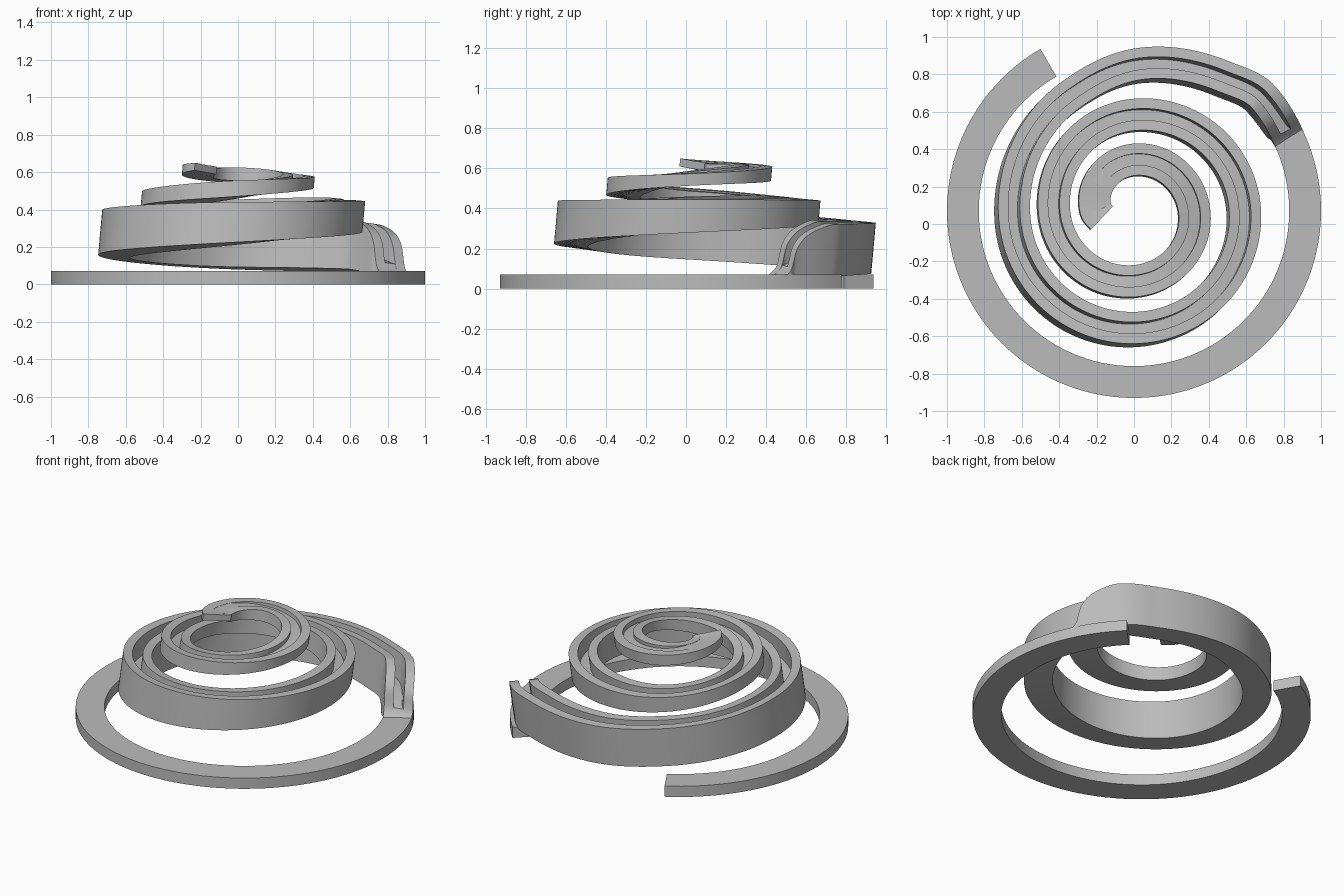
import bpy, bmesh, math
from mathutils import Vector

cube = bpy.data.objects.get("Cube")
if cube:
    bpy.data.objects.remove(cube)

grey = bpy.data.materials.new("plain grey")
grey.use_nodes = True
colour = (0.5, 0.5, 0.5, 1)
grey.diffuse_color = colour
grey.node_tree.nodes["Principled BSDF"].inputs["Base Color"].default_value = colour

WIDTH = 0.17
LEAN = 0.09


def smooth_curve(keys):
    """Return a monotone cubic function through (angle, value) keys."""
    xs = [key[0] for key in keys]
    ys = [key[1] for key in keys]
    slopes = [(ys[i + 1] - ys[i]) / (xs[i + 1] - xs[i]) for i in range(len(xs) - 1)]
    tangents = [slopes[0]]
    for before, after in zip(slopes, slopes[1:]):
        same_way = before * after > 0
        tangents.append(2 * before * after / (before + after) if same_way else 0)
    tangents.append(slopes[-1])

    def value(x):
        i = 0
        while i < len(slopes) - 1 and x > xs[i + 1]:
            i += 1
        span = xs[i + 1] - xs[i]
        t = (x - xs[i]) / span
        rise = t * t * (3 - 2 * t)
        return (ys[i] * (1 - rise) + ys[i + 1] * rise
                + span * t * (1 - t) * ((1 - t) * tangents[i] - t * tangents[i + 1]))
    return value


def sweep(name, sections):
    """Skin a row of closed cross-sections and cap both ends."""
    bm = bmesh.new()
    loops = [[bm.verts.new(point) for point in section] for section in sections]
    for first, second in zip(loops, loops[1:]):
        count = len(first)
        for i in range(count):
            j = (i + 1) % count
            bm.faces.new((first[i], first[j], second[j], second[i]))
    bm.faces.new(loops[0])
    bm.faces.new(loops[-1])
    bmesh.ops.recalc_face_normals(bm, faces=bm.faces)
    mesh = bpy.data.meshes.new(name)
    bm.to_mesh(mesh)
    bm.free()
    mesh.materials.append(grey)
    part = bpy.data.objects.new(name, mesh)
    bpy.context.collection.objects.link(part)
    bpy.ops.object.select_all(action="DESELECT")
    part.select_set(True)
    bpy.context.view_layer.objects.active = part
    bpy.ops.object.shade_smooth_by_angle(angle=math.radians(30))
    return part


# Flat open base ring
def ring_section(degrees):
    angle = math.radians(degrees)
    corners = ((1, 0), (1, 0.07), (1 - WIDTH, 0.07), (1 - WIDTH, 0))
    return [Vector((r * math.cos(angle), 0.07 + r * math.sin(angle), z))
            for r, z in corners]


sweep("base_ring", [ring_section(degrees) for degrees in range(120, 406, 3)])

# Outer edge radius, rim height, underside and groove floor along the spiral
radius = smooth_curve([(25, 1.008), (43, 1.02), (58, 0.965), (90, 0.888), (118, 0.81),
                       (180, 0.725), (270, 0.69), (360, 0.68), (450, 0.62), (540, 0.51),
                       (630, 0.44), (720, 0.41), (810, 0.38), (900, 0.285), (919, 0.243)])
rim = smooth_curve([(25, 0.045), (28, 0.09), (30, 0.2), (33, 0.26), (37, 0.295),
                    (43, 0.32), (90, 0.33), (180, 0.4), (270, 0.44), (360, 0.445),
                    (450, 0.44), (540, 0.5), (630, 0.555), (720, 0.575), (810, 0.61),
                    (919, 0.65)])
underside = smooth_curve([(25, 0.03), (45, 0.06), (90, 0.08), (180, 0.16), (270, 0.225),
                          (360, 0.28), (450, 0.33), (540, 0.42), (630, 0.47),
                          (720, 0.515), (810, 0.54), (919, 0.61)])
groove = smooth_curve([(25, 0.09), (43, 0.15), (90, 0.19), (180, 0.26), (270, 0.32),
                       (360, 0.35), (450, 0.365), (540, 0.44), (630, 0.51),
                       (720, 0.545), (810, 0.59), (890, 0.65)])


def edge_point(degrees):
    angle = math.radians(degrees)
    r = radius(degrees)
    return Vector((r * math.cos(angle), 0.05 + r * math.sin(angle), 0))


def track_section(degrees):
    along = (edge_point(degrees + 0.5) - edge_point(degrees - 0.5)).normalized()
    inward = Vector((-along.y, along.x, 0))
    top, low = rim(degrees), underside(degrees)
    floor = min(groove(degrees), top - 0.001)
    wall = WIDTH * 0.32
    outline = ((0, low), (WIDTH, low), (WIDTH, top), (WIDTH - wall, top),
               (WIDTH - wall, floor), (wall, floor), (wall, top), (0, top))
    points = []
    for across, height in outline:
        # The whole spiral leans towards the back left
        point = edge_point(degrees) + inward * across
        shift = LEAN * (height - top)
        tilt = LEAN * (inward.x + inward.y) * across
        points.append(point + Vector((shift, shift, height - tilt)))
    return points


# Grooved spiral track with a steep entry ramp
ramp_angles = [25 + step / 2 for step in range(40)]
climb_angles = list(range(45, 920, 2))
sweep("spiral_track", [track_section(degrees) for degrees in ramp_angles + climb_angles])
